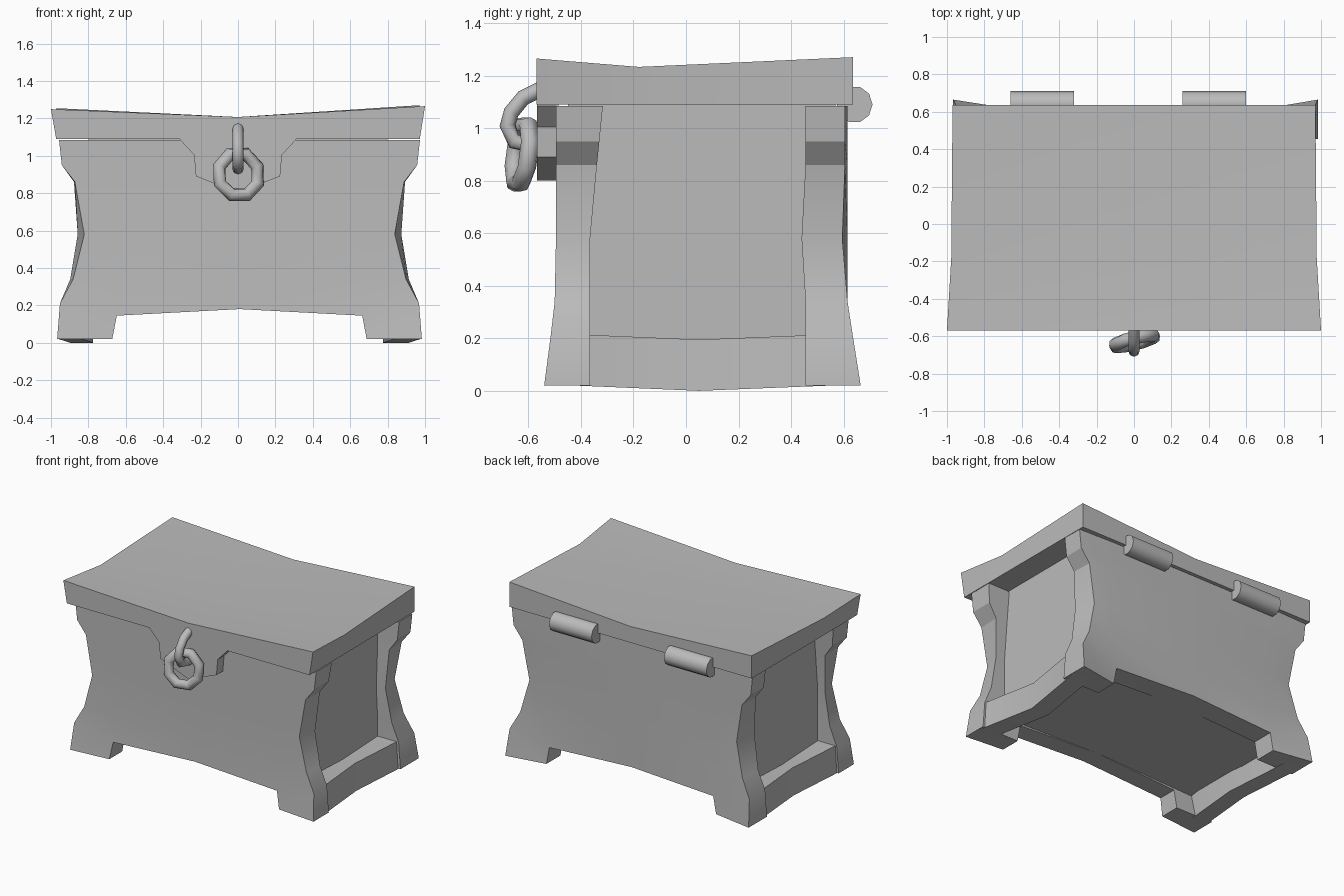
import bpy, math
from math import pi, radians
from mathutils import Matrix, Vector

if "Cube" in bpy.data.objects:
    bpy.data.objects.remove(bpy.data.objects["Cube"], do_unlink=True)

GREY = (0.5, 0.5, 0.5, 1)
mat = bpy.data.materials.new("plain_grey")
mat.use_nodes = True
mat.diffuse_color = GREY
mat.node_tree.nodes["Principled BSDF"].inputs["Base Color"].default_value = GREY


def make(name, verts, faces, angle=30):
    """Mesh object with outward normals and smooth shading below an angle."""
    import bmesh
    me = bpy.data.meshes.new(name)
    me.from_pydata([tuple(v) for v in verts], [], faces)
    bm = bmesh.new()
    bm.from_mesh(me)
    bmesh.ops.recalc_face_normals(bm, faces=bm.faces)
    bm.to_mesh(me)
    bm.free()
    me.materials.append(mat)
    me.shade_smooth()
    me.set_sharp_from_angle(angle=radians(angle))
    ob = bpy.data.objects.new(name, me)
    bpy.context.collection.objects.link(ob)
    return ob


def slab(name, outer, inner, cells, angle=30):
    """Closed solid between two matching sheets of points."""
    n = len(outer)
    edges = {(c[i], c[(i + 1) % len(c)]) for c in cells for i in range(len(c))}
    faces = list(cells) + [[i + n for i in reversed(c)] for c in cells]
    faces += [(a, a + n, b + n, b) for a, b in sorted(edges) if (b, a) not in edges]
    return make(name, list(outer) + list(inner), faces, angle)


def grid(cols, rows, keep=lambda c, r: True):
    return [[r * cols + c, r * cols + c + 1, (r + 1) * cols + c + 1, (r + 1) * cols + c]
            for r in range(rows - 1) for c in range(cols - 1) if keep(c, r)]


def tube(name, path, radius, sides=8, closed=False):
    """Round tube swept along a list of points."""
    pts = [Vector(p) for p in path]
    n = len(pts)
    normal = (pts[1] - pts[0]).cross(pts[2] - pts[1]).normalized()
    verts = []
    for i, p in enumerate(pts):
        a = pts[(i - 1) % n] if closed or i else p
        b = pts[(i + 1) % n] if closed or i < n - 1 else p
        side = (b - a).normalized().cross(normal)
        verts += [p + radius * (math.cos(t) * side + math.sin(t) * normal)
                  for t in (2 * pi * k / sides for k in range(sides))]
    faces = [(i * sides + k, i * sides + (k + 1) % sides,
              (i + 1) % n * sides + (k + 1) % sides, (i + 1) % n * sides + k)
             for i in range(n if closed else n - 1) for k in range(sides)]
    if not closed:
        faces += [list(range(sides)), list(range((n - 1) * sides, n * sides))]
    return make(name, verts, faces, 60)


# Front and back walls: height, half width outside, half width inside,
# front flare, back flare
ROWS = [(0.02, 0.975, 0.975, 0.045, 0.06), (0.21, 0.96, 0.96, 0.02, 0.03),
        (0.34, 0.89, 0.905, 0.005, 0.01), (0.58, 0.83, 0.865, 0, -0.01),
        (0.86, 0.88, 0.885, 0, 0), (0.95, 0.95, 0.95, 0, 0), (1.085, 0.965, 0.965, 0, 0)]


def wall(name, side):
    outer, inner = [], []
    for r, (z, w_out, w_in, front, back) in enumerate(ROWS):
        for c, f in enumerate((-1, -0.68, 0, 0.68, 1)):
            end = abs(f) == 1
            x_out, x_in = (f * w_out, f * w_in) if end else (f, f)
            zz = z
            if r == 1 and not end:
                zz = 0.18 if f == 0 else 0.145
                x_out = x_in = f * 0.965
            if side < 0:
                y = -0.495 - front * (1 if end else 0.4)
                y_in = -0.365 + 0.05 * max(0, z - 0.6) / 0.5
            else:
                y = 0.605 + (back if end else 0.01)
                y_in = 0.455 - (0.015 if r == 3 else 0)
            shift = 0.008
            outer.append((x_out + shift, y, zz))
            inner.append((x_in + shift, y_in, zz))
    slab(name, outer, inner, grid(5, 7, lambda c, r: r > 0 or c in (0, 3)))


wall("front_wall", -1)
wall("back_wall", 1)

# Recessed core with the end panels and the floor
core_low = [(x, y, 0.155 + 0.025 * (x == 0)) for y in (-0.45, 0.57) for x in (-0.8, 0, 0.8)]
core_high = [(x, y, 1.09) for x, y, z in core_low]
slab("chest_core", core_low, core_high, grid(3, 2))

# Bottom rails across both ends, bowed inwards
for name, s in (("left_rail", 1), ("right_rail", -1)):
    outer, inner = [], []
    for low, high, out, y in ((0.02, 0.215, 0.968, -0.42), (0, 0.195, 0.905, 0.05),
                              (0.02, 0.215, 0.968, 0.55)):
        outer += [(s * out + 0.008, y, low), (s * (out - 0.012) + 0.008, y, high)]
        inner += [(s * (out - 0.13), y, low), (s * 0.79, y, high)]
    slab(name, outer, inner, grid(2, 3))

# Sagging lid
top, bottom = [], []
for y, w, sag in ((-0.57, 1, 1.257), (-0.18, 0.977, 1.225), (0.635, 0.97, 1.262)):
    for f in (-1, 0, 1):
        z = sag + 0.008 * f if f else 1.207
        top.append((f * w, y, z))
        bottom.append((f * min(w, 0.972), y, 1.09))
slab("lid", top, bottom, grid(3, 3), 25)

# Clasp plate hanging from the lid
half = [(0.31, 1.1), (0.31, 1.085), (0.235, 1.005), (0.225, 0.89)]
outline = [(-x, z) for x, z in half] + [(0, 0.8)] + half[::-1]
slab("clasp_plate", [(x, -0.568, z) for x, z in outline],
     [(x, -0.485, z) for x, z in outline], [list(range(len(outline)))])

# Hook and hanging ring
tube("clasp_hook", [(0, -0.55, 1.15), (0, -0.62, 1.115), (0, -0.665, 1.06),
                    (0, -0.68, 1.01), (0, -0.655, 0.95), (0, -0.56, 0.93)], 0.03)
turn = Matrix.Rotation(radians(14), 3, "Z") @ Matrix.Rotation(radians(-8), 3, "X")
ring = [turn @ Vector((0.113 * math.cos(a), 0, 0.113 * math.sin(a) * (1.1 if a < pi else 1)))
        + Vector((0.003, -0.625, 0.895)) for a in (2 * pi * (k + 0.5) / 8 for k in range(8))]
tube("clasp_ring", ring, 0.036, closed=True)

# Hinge barrels
for name, x0, x1 in (("right_hinge", -0.66, -0.32), ("left_hinge", 0.26, 0.6)):
    disc = [(0.642 + 0.068 * math.cos(a), 1.09 + 0.07 * math.sin(a))
            for a in (2 * pi * k / 10 for k in range(10))]
    slab(name, [(x0, y, z) for y, z in disc], [(x1, y, z) for y, z in disc],
         [list(range(10))], 50)
